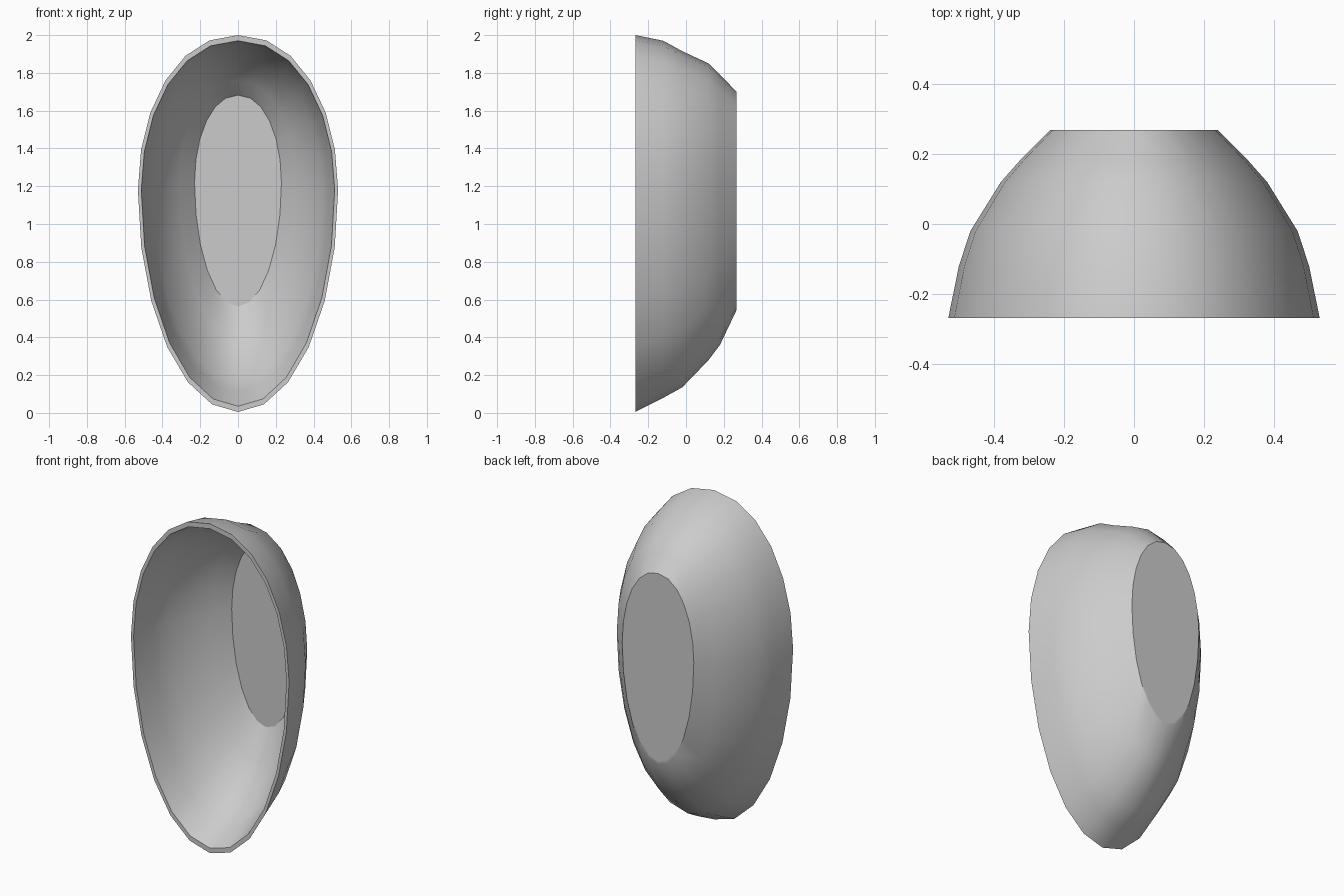
import bpy, bmesh
from math import sin, cos, pi

if "Cube" in bpy.data.objects:
    bpy.data.objects.remove(bpy.data.objects["Cube"])

SIDES = 24
# outer cross-sections, front to back: y, half width, top z, bottom z, widest z
SECTIONS = [
    (-0.268, 0.53, 2.00, 0.005, 1.18),
    (-0.12, 0.500, 1.97, 0.08, 1.18),
    (-0.02, 0.467, 1.915, 0.135, 1.18),
    (0.12, 0.380, 1.85, 0.28, 1.19),
    (0.18, 0.327, 1.79, 0.36, 1.20),
    (0.268, 0.240, 1.70, 0.545, 1.22),
]


def egg(y, w, top, bottom, mid, inset_x=0.0, inset_z=0.0):
    """Egg-shaped ring of points at depth y."""
    pts = []
    for i in range(SIDES):
        a = 2 * pi * i / SIDES
        c, s = cos(a), sin(a)
        power = 0.93 if s > 0 else 1.0
        x = (w - inset_x) * (abs(c) ** power) * (1 if c >= 0 else -1)
        h = (top - mid if s > 0 else mid - bottom) - inset_z
        pts.append((x, y, mid + h * s))
    return pts


def finish(bm, name):
    bmesh.ops.recalc_face_normals(bm, faces=bm.faces[:])
    mesh = bpy.data.meshes.new(name)
    bm.to_mesh(mesh)
    bm.free()
    obj = bpy.data.objects.new(name, mesh)
    bpy.context.collection.objects.link(obj)
    bpy.ops.object.select_all(action='DESELECT')
    obj.select_set(True)
    bpy.context.view_layer.objects.active = obj
    bpy.ops.object.shade_smooth_by_angle(angle=0.6)
    return obj


# Hollow bowl: outer wall to the back, then inner wall to the front, closed loop
bm = bmesh.new()
outer = [egg(*s) for s in SECTIONS]
inner = [egg(*s, 0.018, 0.03) for s in reversed(SECTIONS)]
inner[0] = egg(*SECTIONS[-1], 0.01, 0.018)
rings = [[bm.verts.new(p) for p in ring] for ring in outer + inner]
for k, ring in enumerate(rings):
    nxt = rings[(k + 1) % len(rings)]
    for i in range(SIDES):
        j = (i + 1) % SIDES
        bm.faces.new((ring[i], ring[j], nxt[j], nxt[i]))
finish(bm, "bowl_shell")

# Flat panel closing the back opening
bm = bmesh.new()
bm.faces.new([bm.verts.new(p) for p in egg(*SECTIONS[-1], 0.01, 0.018)])
finish(bm, "back_panel")
